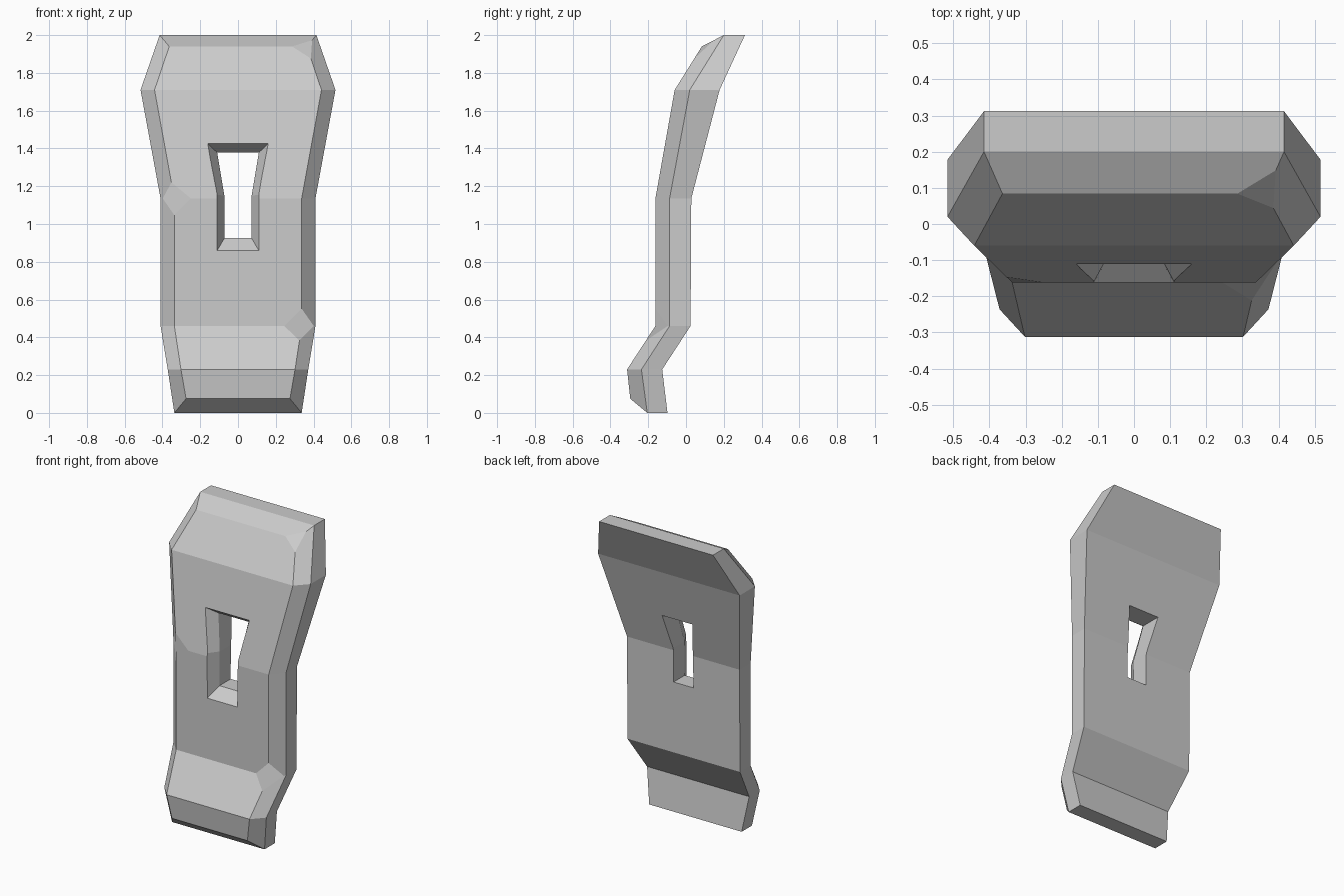
import bpy, bmesh
from mathutils import Vector

if "Cube" in bpy.data.objects:
    bpy.data.objects.remove(bpy.data.objects["Cube"])


def loft(bm, rings):
    """Skin a list of closed rings of equal length."""
    rows = [[bm.verts.new(p) for p in r] for r in rings]
    n = len(rows[0])
    for a, b in zip(rows, rows[1:]):
        for i in range(n):
            j = (i + 1) % n
            bm.faces.new((a[i], a[j], b[j], b[i]))
    return rows


def finish(bm, name):
    bmesh.ops.recalc_face_normals(bm, faces=bm.faces[:])
    mesh = bpy.data.meshes.new(name)
    bm.to_mesh(mesh)
    bm.free()
    obj = bpy.data.objects.new(name, mesh)
    bpy.context.collection.objects.link(obj)
    return obj


# Bent plate: front (half width, y, z), then side (half width, front y, back y, z)
sections = [
    ((0.275, -0.295, 0.075), (0.337, -0.205, -0.098, 0.0)),
    ((0.302, -0.312, 0.23), (0.372, -0.236, -0.126, 0.23)),
    ((0.337, -0.162, 0.46), (0.41, -0.087, 0.024, 0.46)),
    ((0.337, -0.162, 1.135), (0.41, -0.087, 0.028, 1.135)),
    ((0.442, -0.06, 1.71), (0.516, 0.02, 0.178, 1.71)),
    ((0.364, 0.084, 1.94), (0.415, 0.2, 0.312, 2.0)),
]
rings = []
for (fx, fy, fz), (sx, sy, by, sz) in sections:
    rings.append([(-fx, fy, fz), (fx, fy, fz), (sx, sy, sz),
                  (sx, by, sz), (-sx, by, sz), (-sx, sy, sz)])
bm = bmesh.new()
rows = loft(bm, rings)
for r in (rows[0], rows[-1]):
    bm.faces.new((r[0], r[1], r[2], r[5]))
    bm.faces.new((r[5], r[2], r[3], r[4]))

# Chipped corners
for vert, size in ((rows[3][0], 0.088), (rows[2][1], 0.092), (rows[5][1], 0.078)):
    bmesh.ops.bevel(bm, geom=[vert], offset=size, offset_type='OFFSET',
                    segments=1, profile=0.5, affect='VERTICES')
plate = finish(bm, "bent_plate")


# Slot cutter: bevelled mouth at the front, straight walls behind
def face_y(z, base):
    return base + max(0.0, z - 1.135) * 0.177


def outline(half_widths, heights, base):
    pts = [(w, z) for w, z in zip(half_widths, heights)]
    pts += [(-w, z) for w, z in reversed(pts)]
    return [Vector((x, face_y(z, base), z)) for x, z in pts]


mouth = outline((0.11, 0.11, 0.16), (0.86, 1.155, 1.425), -0.162)
throat = outline((0.072, 0.072, 0.11), (0.925, 1.15, 1.378), -0.09)
outer = [m + (m - t) * 0.5 for m, t in zip(mouth, throat)]
back = [Vector((t.x, 0.5, t.z)) for t in throat]
bm = bmesh.new()
rows = loft(bm, [outer, throat, back])
for r in (rows[0], rows[-1]):
    bm.faces.new((r[0], r[1], r[4], r[5]))
    bm.faces.new((r[1], r[2], r[3], r[4]))
cutter = finish(bm, "slot_cutter")
cutter.hide_render = True

mod = plate.modifiers.new("slot", 'BOOLEAN')
mod.operation = 'DIFFERENCE'
mod.solver = 'EXACT'
mod.object = cutter
bpy.context.view_layer.objects.active = plate
bpy.ops.object.modifier_apply(modifier=mod.name)
bpy.data.objects.remove(cutter)
